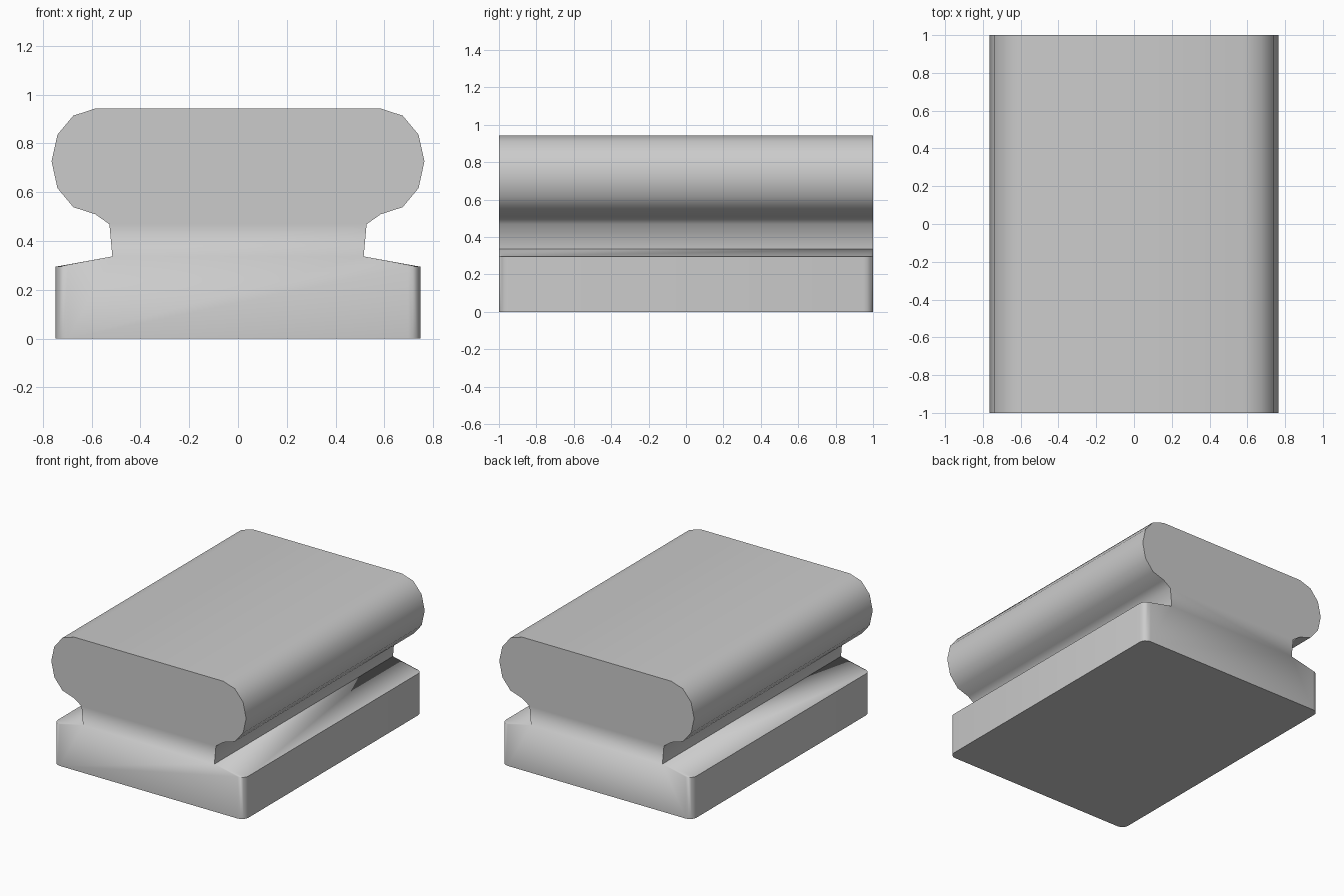
import bpy, bmesh, math

if "Cube" in bpy.data.objects:
    bpy.data.objects.remove(bpy.data.objects["Cube"])

# Right half of the upper profile (x, z), from top to neck root
PROFILE = [(.585, .943), (.675, .914), (.74, .836), (.764, .727), (.74, .617),
           (.675, .539), (.585, .51), (.527, .469), (.515, .337)]
HALF_X, HALF_Y, BASE_Z = .747, 1.0, .295
R, SEG = .05, 4

bm = bmesh.new()


def profile_ring(y):
    pts = [(-x, z) for x, z in reversed(PROFILE)] + PROFILE
    return [bm.verts.new((x, y, z)) for x, z in pts]


def corner(sx, sy, z):
    # rounded corner running from the end face round to the side face
    out = []
    for i in range(SEG + 1):
        a = math.pi / 2 * (1 - i / SEG)
        out.append(bm.verts.new((sx * (HALF_X - R + R * math.cos(a)),
                                 sy * (HALF_Y - R + R * math.sin(a)), z)))
    return out


# Upper rail, swept front to back
front, back = profile_ring(-HALF_Y), profile_ring(HALF_Y)
for i in range(len(front) - 1):
    bm.faces.new((front[i], front[i + 1], back[i + 1], back[i]))

# Rounded corners of the base
top, bottom = {}, {}
for sx in (-1, 1):
    for sy in (-1, 1):
        t, b = corner(sx, sy, BASE_Z), corner(sx, sy, 0)
        top[sx, sy], bottom[sx, sy] = t, b
        for i in range(SEG):
            bm.faces.new((t[i], t[i + 1], b[i + 1], b[i]))

# Base sides and the sloping ledges
for sx, k in ((-1, 0), (1, -1)):
    tf, tb = top[sx, -1], top[sx, 1]
    bm.faces.new((tf[-1], tb[-1], bottom[sx, 1][-1], bottom[sx, -1][-1]))
    bm.faces.new((front[k], back[k], tf[-1]))
    bm.faces.new((back[k], tb[-1], tf[-1]))
    for arc, root in ((tf, front[k]), (tb, back[k])):
        for i in range(SEG):
            bm.faces.new((root, arc[i], arc[i + 1]))

# End faces and underside
for sy, ring in ((-1, front), (1, back)):
    bm.faces.new(ring + [top[1, sy][0], bottom[1, sy][0],
                         bottom[-1, sy][0], top[-1, sy][0]])
bm.faces.new(bottom[-1, -1][::-1] + bottom[1, -1]
             + bottom[1, 1][::-1] + bottom[-1, 1])
bmesh.ops.recalc_face_normals(bm, faces=bm.faces[:])

mesh = bpy.data.meshes.new("rail_block")
bm.to_mesh(mesh)
bm.free()
block = bpy.data.objects.new("rail_block", mesh)
bpy.context.collection.objects.link(block)
bpy.context.view_layer.objects.active = block
block.select_set(True)
bpy.ops.object.shade_smooth_by_angle(angle=math.radians(52))
